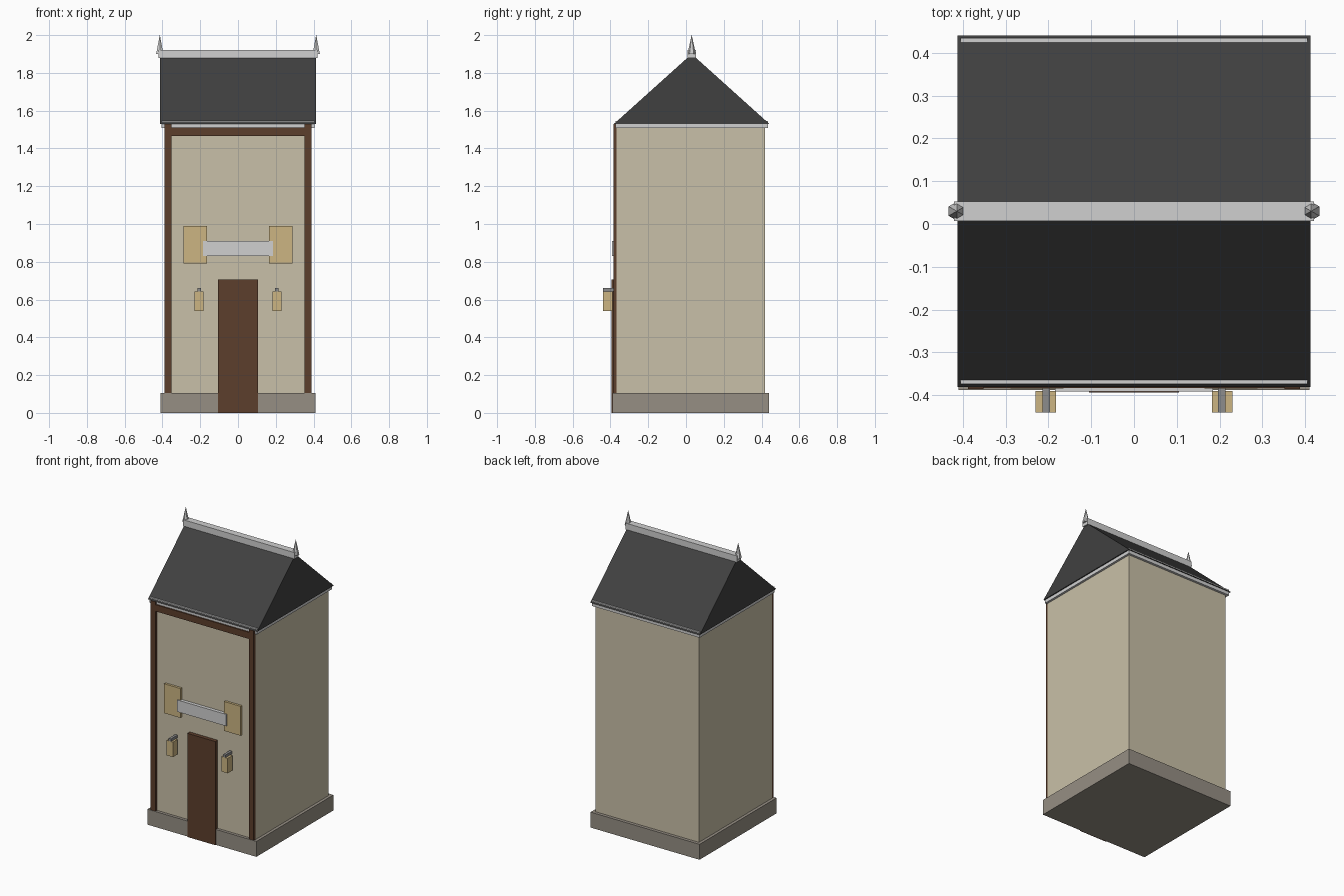
import bpy, bmesh, math

if "Cube" in bpy.data.objects:
    bpy.data.objects.remove(bpy.data.objects["Cube"])


def material(name, rgb):
    m = bpy.data.materials.new(name)
    lin = [(c / 255 / 12.92) if c < 11 else ((c / 255 + 0.055) / 1.055) ** 2.4 for c in rgb]
    m.diffuse_color = (*lin, 1)
    m.use_nodes = True
    m.node_tree.nodes["Principled BSDF"].inputs["Base Color"].default_value = m.diffuse_color
    return m


PLASTER = material("cream plaster", (201, 192, 168))
STONE = material("grey stone", (150, 143, 132))
TIMBER = material("brown timber", (92, 62, 44))
SLATE = material("dark slate", (64, 64, 64))
TRIM = material("pale trim", (208, 208, 208))
AMBER = material("amber glass", (204, 181, 130))
IRON = material("grey iron", (140, 140, 140))


def finish(name, bm, mat):
    bmesh.ops.recalc_face_normals(bm, faces=bm.faces)
    me = bpy.data.meshes.new(name)
    bm.to_mesh(me)
    bm.free()
    me.materials.append(mat)
    ob = bpy.data.objects.new(name, me)
    bpy.context.collection.objects.link(ob)
    return ob


def box(name, x, y, z, mat):
    bm = bmesh.new()
    bmesh.ops.create_cube(bm, size=1)
    for v in bm.verts:
        v.co = [r[0] if c < 0 else r[1] for c, r in zip(v.co, (x, y, z))]
    return finish(name, bm, mat)


def pair(name, x, y, z, mat):
    # the same box on the right and, mirrored, on the left
    box("right_" + name, x, y, z, mat)
    box("left_" + name, (-x[1], -x[0]), y, z, mat)


# Body
box("base", (-0.41, 0.41), (-0.388, 0.44), (0, 0.105), STONE)
box("walls", (-0.39, 0.39), (-0.368, 0.418), (0.1, 1.52), PLASTER)
box("eaves_trim", (-0.405, 0.405), (-0.374, 0.434), (1.507, 1.545), TRIM)

# Timber frame and door
pair("post", (0.352, 0.388), (-0.385, -0.36), (0.1, 1.53), TIMBER)
box("cross_beam", (-0.352, 0.352), (-0.383, -0.36), (1.465, 1.51), TIMBER)
box("door", (-0.105, 0.105), (-0.394, -0.36), (0, 0.705), TIMBER)

# Windows, sign board and lanterns
pair("window", (0.165, 0.288), (-0.384, -0.36), (0.79, 0.99), AMBER)
box("sign_board", (-0.185, 0.185), (-0.391, -0.36), (0.83, 0.91), TRIM)
pair("lantern", (0.182, 0.23), (-0.44, -0.39), (0.54, 0.642), AMBER)
pair("lantern_bracket", (0.196, 0.214), (-0.44, -0.36), (0.642, 0.66), IRON)

# Gable roof: triangle profile pushed along x
bm = bmesh.new()
profile = [(-0.381, 1.53), (0.441, 1.53), (0.03, 1.9)]
face = bm.faces.new([bm.verts.new((-0.412, y, z)) for y, z in profile])
new = bmesh.ops.extrude_face_region(bm, geom=[face])["geom"]
bmesh.ops.translate(bm, vec=(0.824, 0, 0),
                    verts=[g for g in new if isinstance(g, bmesh.types.BMVert)])
finish("roof", bm, SLATE)

# Ridge cap with a six-sided spike at each end
box("ridge_cap", (-0.42, 0.42), (0.007, 0.053), (1.878, 1.922), TRIM)
for side, s in (("left", -1), ("right", 1)):
    bm = bmesh.new()
    bmesh.ops.create_cone(bm, cap_ends=True, segments=6, radius1=0.022,
                          radius2=0.0005, depth=0.1)
    bmesh.ops.translate(bm, vec=(s * 0.414, 0.03, 1.95), verts=bm.verts)
    finish(side + "_finial", bm, TRIM)
